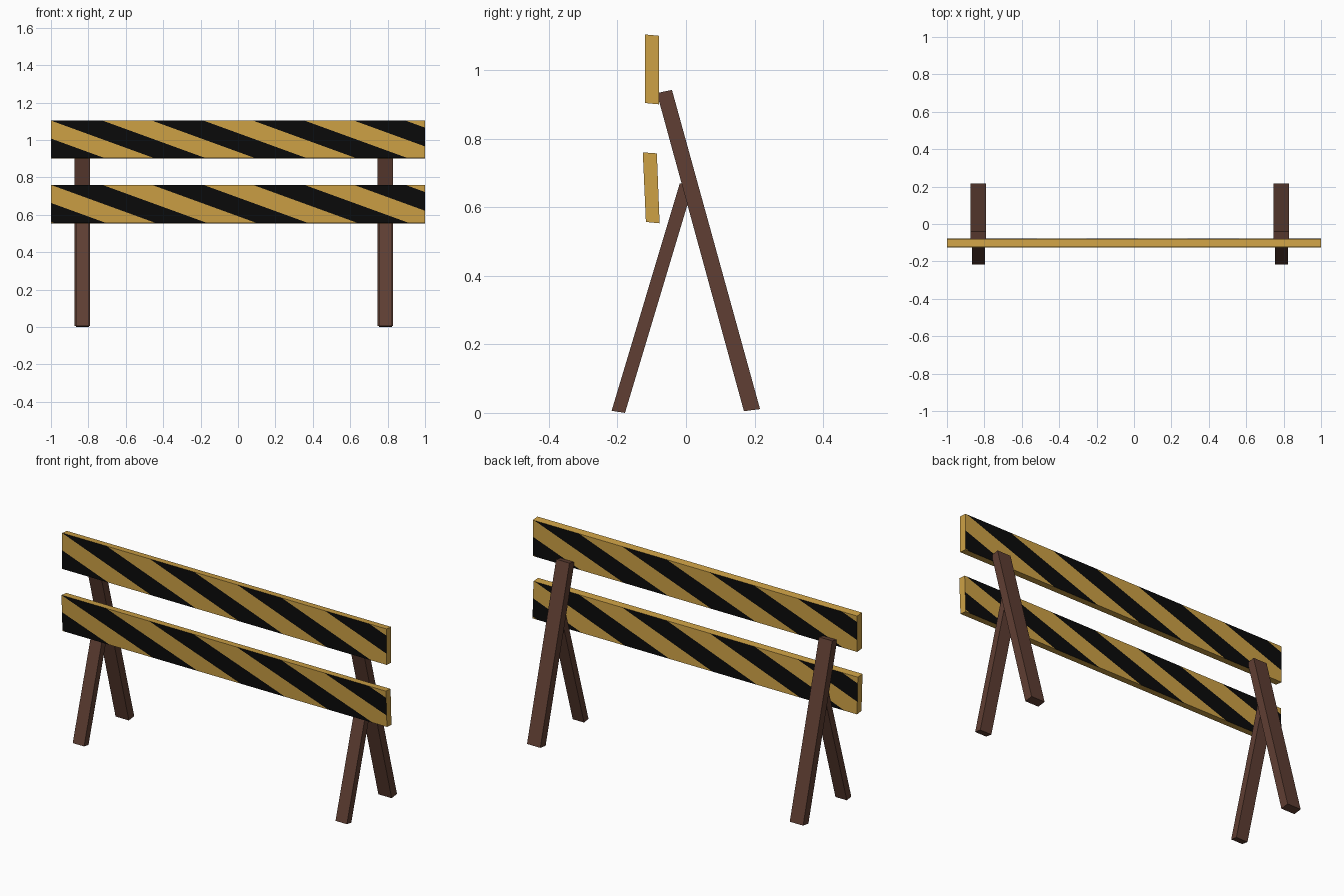
import bpy, bmesh, math
from mathutils import Vector

if "Cube" in bpy.data.objects:
    bpy.data.objects.remove(bpy.data.objects["Cube"])


def material(name, rgb):
    m = bpy.data.materials.new(name)
    m.diffuse_color = (*rgb, 1)
    m.use_nodes = True
    m.node_tree.nodes["Principled BSDF"].inputs["Base Color"].default_value = m.diffuse_color
    return m


yellow = material("amber yellow", (0.61, 0.355, 0.06))
black = material("stripe black", (0.003, 0.003, 0.003))
wood = material("dark brown wood", (0.115, 0.049, 0.033))


def prism(profile, x0, x1):
    """Extrude a (y, z) outline along x."""
    bm = bmesh.new()
    face = bm.faces.new([bm.verts.new((x0, y, z)) for y, z in profile])
    ext = bmesh.ops.extrude_face_region(bm, geom=[face])["geom"]
    verts = [v for v in ext if isinstance(v, bmesh.types.BMVert)]
    bmesh.ops.translate(bm, verts=verts, vec=(x1 - x0, 0, 0))
    bmesh.ops.recalc_face_normals(bm, faces=bm.faces)
    return bm


def finish(bm, name, mats):
    me = bpy.data.meshes.new(name)
    bm.to_mesh(me)
    bm.free()
    for m in mats:
        me.materials.append(m)
    ob = bpy.data.objects.new(name, me)
    bpy.context.collection.objects.link(ob)


# Striped boards: slanted stripes cut into the front and back faces
PERIOD, WIDTH, SLANT = 0.54, 0.275, 2.75   # SLANT = x run per unit of height


def board(name, profile):
    bm = prism(profile, -1, 1)
    ztop = max(z for _, z in profile)
    for side in (1, -1):                   # 1 = front (-y), -1 = back (+y)
        def faces():
            return [f for f in bm.faces if f.normal.y * side < -0.9]
        normal = Vector((side, 0, SLANT))
        for k in range(-2, 5):
            for c in (k * PERIOD, k * PERIOD + WIDTH):
                fs = faces()
                geom = fs + list({e for f in fs for e in f.edges}) \
                    + list({v for f in fs for v in f.verts})
                bmesh.ops.bisect_plane(bm, geom=geom, dist=1e-5,
                                       plane_co=((c - 1) * side, 0, ztop),
                                       plane_no=normal)
                bm.normal_update()
        for f in faces():
            p = f.calc_center_median()
            u = p.x * side + 1 - (ztop - p.z) * SLANT
            u = p.x * side + 1 + (p.z - ztop) * SLANT
            f.material_index = int(u % PERIOD < WIDTH)
    finish(bm, name, [yellow, black])


board("upper_board", [(-0.12, 1.104), (-0.079, 1.10), (-0.079, 0.90), (-0.12, 0.904)])
board("lower_board", [(-0.126, 0.76), (-0.085, 0.757), (-0.077, 0.553), (-0.117, 0.557)])

# Crossed legs at both ends
for side, x in (("left", -0.832), ("right", 0.788)):
    finish(prism([(-0.085, 0.933), (-0.041, 0.942), (0.216, 0.011), (0.169, 0.005)],
                 x - 0.041, x + 0.041), side + "_back_leg", [wood])
    finish(prism([(-0.018, 0.67), (0.02, 0.66), (-0.178, 0.0), (-0.217, 0.006)],
                 x - 0.035, x + 0.035), side + "_front_leg", [wood])
